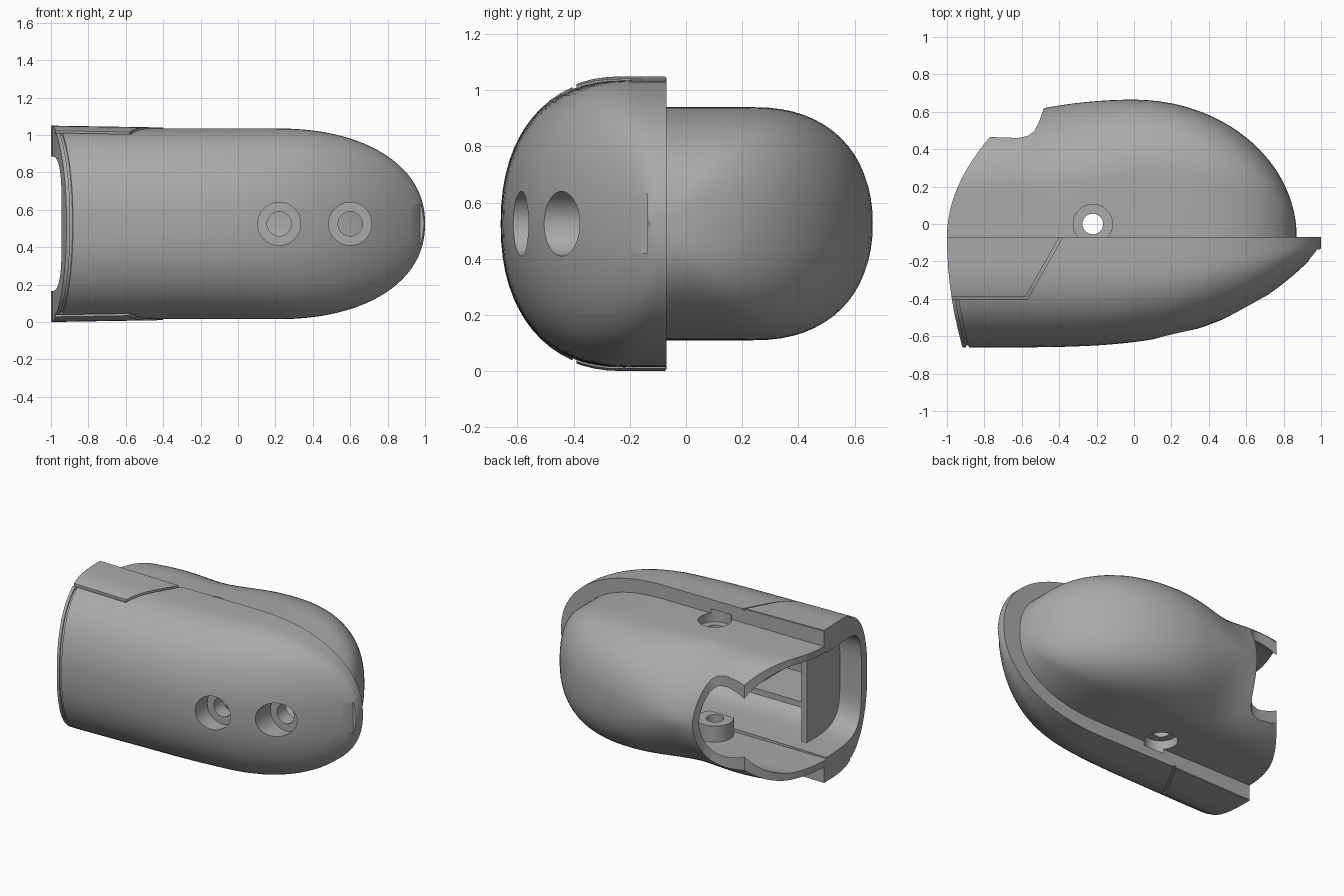
import bpy, bmesh, math
from mathutils import Matrix

if "Cube" in bpy.data.objects:
    bpy.data.objects.remove(bpy.data.objects["Cube"], do_unlink=True)

MID = 0.525    # height of the mirror plane
SEAM = -0.07   # where the wide front cover meets the narrow rear housing


def finish(bm, name):
    bmesh.ops.recalc_face_normals(bm, faces=bm.faces)
    mesh = bpy.data.meshes.new(name)
    bm.to_mesh(mesh)
    bm.free()
    ob = bpy.data.objects.new(name, mesh)
    bpy.context.collection.objects.link(ob)
    return ob


def boolean(ob, other, op="DIFFERENCE"):
    """Apply a boolean and throw the helper away."""
    other.hide_render = True
    mod = ob.modifiers.new(op, "BOOLEAN")
    mod.operation, mod.object, mod.solver = op, other, "EXACT"
    graph = bpy.context.evaluated_depsgraph_get()
    mesh = bpy.data.meshes.new_from_object(ob.evaluated_get(graph))
    ob.modifiers.clear()
    ob.data = mesh
    bpy.data.objects.remove(other, do_unlink=True)


def loft(name, front, base, z_inset=0.0, d_inset=0.0, front_power=2.25):
    """Half-round body along x: straight sides, rounded face, domed tip."""
    length = (0.8 if front else 0.67) - z_inset
    height = (0.51 if front else 0.415) - z_inset
    blunt = 2.2 if front else 2.35
    xs = [-1.1 + 1.3 * i / 20 for i in range(20)]
    xs += [0.2 + length * math.sin(0.97 * math.pi / 2 * i / 24) for i in range(25)]
    bm = bmesh.new()
    rings = []
    for x in xs:
        h = height * (1 - (max(x - 0.2, 0) / length) ** blunt) ** (1 / blunt)
        if front:
            h += 0.01 * min(max((-x - 0.4) / 0.6, 0), 1)
            t = max(x + 0.9, 0) / (1.1 + length)
            d, straight, power = 0.06 + (0.53 - d_inset) * (1 - t ** 3.9), 0.26, front_power
        else:
            # The rear is slimmer at a waist behind the bulge
            full = 0.735 - d_inset
            d = full - 0.195 * x * x if x < 0 else full * math.sqrt(1 - (x / (length + 0.2)) ** 2)
            straight, power = 0.42, 2.35 - 0.7 * math.exp(-((x + 0.36) / 0.29) ** 2)
        sign = -1 if front else 1
        ring = [(base, h)]
        for i in range(33):
            a = math.pi * i / 32
            c, s = math.cos(a), math.sin(a)
            y = straight * d + (1 - straight) * d * max(s, 0) ** (2 / power)
            ring.append((SEAM + sign * y, math.copysign(h * abs(c) ** (2 / power), c)))
        ring.append((base, -h))
        rings.append([bm.verts.new((x, y, MID + z)) for y, z in ring])
    n = len(rings[0])
    for a, b in zip(rings, rings[1:]):
        for i in range(n):
            bm.faces.new((a[i], a[(i + 1) % n], b[(i + 1) % n], b[i]))
    bm.faces.new(rings[0])
    bm.faces.new(rings[-1])
    return finish(bm, name)


def prism(points, low=-0.2, high=1.3):
    bm = bmesh.new()
    face = bm.faces.new([bm.verts.new((x, y, low)) for x, y in points])
    new = bmesh.ops.extrude_face_region(bm, geom=[face])["geom"]
    bmesh.ops.translate(bm, vec=(0, 0, high - low),
                        verts=[v for v in new if isinstance(v, bmesh.types.BMVert)])
    return finish(bm, "prism_cutter")


def box(x0, x1, y0, y1, z0, z1):
    return prism([(x0, y0), (x1, y0), (x1, y1), (x0, y1)], z0, z1)


def cylinder(center, radius, depth, along_y=False):
    bm = bmesh.new()
    matrix = Matrix.Translation(center)
    if along_y:
        matrix = matrix @ Matrix.Rotation(math.pi / 2, 4, "X")
    bmesh.ops.create_cone(bm, cap_ends=True, segments=40, radius1=radius,
                          radius2=radius, depth=depth, matrix=matrix)
    return finish(bm, "round_cutter")


def front_edge(y, shift=0.0):
    return (-1 + 0.08 * ((y - SEAM) / 0.58) ** 2 + shift, y)


# Front cover with its raised side panels
shell = loft("housing_shell", True, SEAM)
panel = loft("side_panel", True, SEAM - 0.003, -0.005, -0.005)
boolean(panel, prism([(-1.2, 0), (-0.36, 0), (-0.4, SEAM), (-0.58, -0.39), (-1.2, -0.39)]), "INTERSECT")
boolean(shell, panel, "UNION")

# Shallow grooves around the panels and along the open rim
panel_groove = prism([(-1.2, -0.39), (-0.58, -0.39), (-0.382, -0.04),
                      (-0.364, -0.04), (-0.572, -0.405), (-1.2, -0.405)])
rim_ys = [-0.41 - 0.03 * i for i in range(11)]
rim_groove = prism([front_edge(y, 0.02) for y in rim_ys]
                   + [front_edge(y, 0.035) for y in reversed(rim_ys)])
for groove in (panel_groove, rim_groove):
    boolean(groove, loft("groove_floor", True, 0.1, 0.01, 0.01))
    boolean(shell, groove)

# Slanted recess at the tip, fading out towards the front
boolean(shell, prism([(0.925, -0.21), (1.1, -0.21), (1.1, -0.137), (0.972, -0.137)], 0.42, 0.63))

# Rear housing
boolean(shell, loft("rear_housing", False, SEAM - 0.02), "UNION")

# Front cavity, leaving a bulkhead, shelves and two hole sleeves standing
front_cavity = loft("front_cavity", True, SEAM - 0.005, 0.16, 0.1, 4)
for x0, x1, z0, z1 in ((-0.78, -0.74, 0, 1.2), (-0.37, -0.33, 0.42, 0.72),
                       (-0.76, -0.35, 0.4, 0.44), (-0.76, -0.35, 0.7, 0.74)):
    boolean(front_cavity, box(x0, x1, -0.8, -0.2, z0, z1))
front_holes = ((0.22, -0.585), (0.6, -0.44))
for x, surface in front_holes:
    boolean(front_cavity, cylinder((x, surface, MID), 0.15, 0.4, True))

# Rear cavity, leaving the two screw bosses standing
rear_cavity = loft("rear_cavity", False, SEAM - 0.03, 0.045, 0.045)
for side in (-1, 1):
    boolean(rear_cavity, cylinder((-0.22, 0, MID + side * 0.345), 0.118, 0.17))
boolean(shell, front_cavity)
boolean(shell, rear_cavity)

# Curved open end and the notch in the rear wall
outline = [(-1.4, -0.9)] + [front_edge(-0.9 + 0.083 * i) for i in range(10)]
outline += [(-1 + 0.23 * (i / 12) ** 2, SEAM + 0.535 * i / 12) for i in range(13)]
outline += [(-0.62, 0.46), (-0.57, 0.47), (-0.535, 0.495), (-0.51, 0.54),
            (-0.48, 0.625), (-0.45, 0.8), (-1.4, 0.8)]
boolean(shell, prism(outline))

# Screw holes through both sides
for side in (-1, 1):
    boolean(shell, cylinder((-0.22, 0, MID + side * 0.4), 0.105, 0.09))
    boolean(shell, cylinder((-0.22, 0, MID + side * 0.33), 0.055, 0.3))

# Two counterbored holes in the front
for x, surface in front_holes:
    boolean(shell, cylinder((x, surface - 0.1, MID), 0.115, 0.4, True))
    boolean(shell, cylinder((x, surface + 0.12, MID), 0.065, 0.3, True))

# Grey plastic
grey = bpy.data.materials.new("grey_plastic")
grey.use_nodes = True
grey.diffuse_color = (0.4, 0.4, 0.4, 1)
grey.node_tree.nodes["Principled BSDF"].inputs["Base Color"].default_value = (0.4, 0.4, 0.4, 1)
shell.data.materials.clear()
shell.data.materials.append(grey)
bpy.ops.object.select_all(action="DESELECT")
shell.select_set(True)
bpy.context.view_layer.objects.active = shell
bpy.ops.object.shade_smooth_by_angle(angle=math.radians(30))
